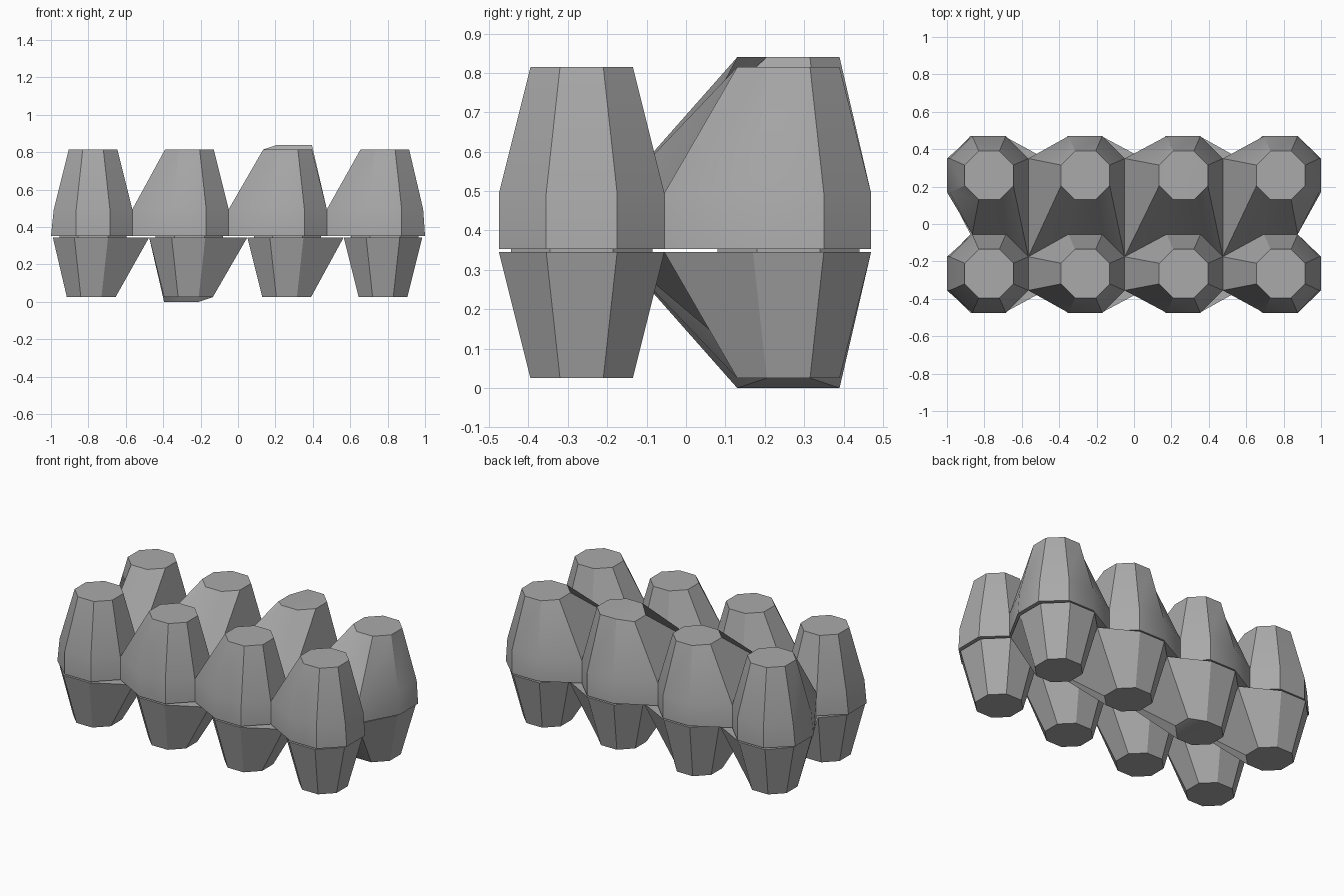
import bpy
import bmesh
import math
from collections import Counter

if "Cube" in bpy.data.objects:
    bpy.data.objects.remove(bpy.data.objects["Cube"], do_unlink=True)

grey = bpy.data.materials.new("pulp_grey")
grey.use_nodes = True
colour = (0.4, 0.4, 0.4, 1)
grey.diffuse_color = colour
grey.node_tree.nodes["Principled BSDF"].inputs["Base Color"].default_value = colour

COLUMNS = [-0.775, -0.26, 0.265, 0.785]
ROWS = [-0.265, 0.26]
REACH, CORNER = 0.21, 0.09
CAP_Z, RING_Z, RIM_Z = 0.815, 0.495, 0.353
LEFT_END, RIGHT_END = -0.985, 0.99


def octagon(cx, cy, half, corner):
    """Flat-sided octagon, anticlockwise from the lower right corner."""
    return [(cx + half, cy - corner), (cx + half, cy + corner),
            (cx + corner, cy + half), (cx - corner, cy + half),
            (cx - half, cy + corner), (cx - half, cy - corner),
            (cx - corner, cy - half), (cx + corner, cy - half)]


def cup_ring(col, row):
    """Wide outline of a cup, stretched until it meets its neighbours."""
    cx, cy = COLUMNS[col], ROWS[row]
    ring = octagon(cx, cy, REACH, CORNER)
    left = LEFT_END if col == 0 else COLUMNS[col - 1] + REACH
    right = RIGHT_END if col == 3 else cx + REACH
    for i in (0, 1):
        ring[i] = (right, ring[i][1])
    for i in (4, 5):
        ring[i] = (left, ring[i][1])
    if row == 1:
        front = ROWS[0]
        for i in (6, 7):
            ring[i] = (ring[i][0], front + REACH)
        if col < 3:
            ring[0] = (right, front + CORNER)
        if col > 0:
            ring[5] = (left, front + CORNER)
    return [(round(x, 4), round(y, 4)) for x, y in ring]


def finish(name, bm):
    bmesh.ops.remove_doubles(bm, verts=bm.verts, dist=0.0005)
    bmesh.ops.recalc_face_normals(bm, faces=bm.faces)
    mesh = bpy.data.meshes.new(name)
    bm.to_mesh(mesh)
    bm.free()
    mesh.materials.append(grey)
    obj = bpy.data.objects.new(name, mesh)
    bpy.context.collection.objects.link(obj)
    bpy.ops.object.select_all(action='DESELECT')
    obj.select_set(True)
    bpy.context.view_layer.objects.active = obj
    bpy.ops.object.shade_smooth_by_angle(angle=math.radians(30))
    return obj


def build_cups(name, skirt, flipped):
    bm = bmesh.new()

    def face(points):
        if flipped:
            points = [(-x, y, CAP_Z + 0.025 - z) for x, y, z in points]
        bm.faces.new([bm.verts.new(p) for p in points])

    def rim(p):
        x = math.copysign(1, p[0]) if abs(p[0]) > 0.98 else p[0]
        return (x, p[1], RIM_Z)

    cells = [(c, r) for c in range(4) for r in range(2)]
    rings = {cell: cup_ring(*cell) for cell in cells}
    shared = Counter(frozenset((r[i], r[(i + 1) % 8]))
                     for r in rings.values() for i in range(8))
    for col, row in cells:
        ring = rings[col, row]
        # One back cup has a raised, partly bevelled end
        raised = (col, row) == (2, 1)
        cap = [(x, y, CAP_Z + (0.025 if raised and i not in (4, 5) else 0))
               for i, (x, y) in enumerate(octagon(COLUMNS[col], ROWS[row], 0.13, 0.055))]
        if raised:
            face(cap[3:7])
            face(cap[6:] + cap[:4])
        else:
            face(cap)
        # Sloped walls, outer skirt and closing face
        for i in range(8):
            a, b = ring[i], ring[(i + 1) % 8]
            face([(*a, RING_Z), (*b, RING_Z), cap[(i + 1) % 8], cap[i]])
            if skirt and shared[frozenset((a, b))] == 1:
                face([rim(a), rim(b), (*b, RING_Z), (*a, RING_Z)])
        closing = [rim(p) if skirt else (*p, RING_Z) for p in ring]
        face(closing[::-1])
    return finish(name, bm)


build_cups("upper_cups", skirt=True, flipped=False)
build_cups("lower_cups", skirt=False, flipped=True)

# Thin necks joining the two halves
bm = bmesh.new()
for cx in COLUMNS:
    for cy in ROWS:
        verts = [bm.verts.new((x, y, 0.343)) for x, y in octagon(cx, cy, 0.18, 0.08)]
        base = bm.faces.new(verts)
        top = bmesh.ops.extrude_face_region(bm, geom=[base])["geom"]
        bmesh.ops.translate(bm, vec=(0, 0, 0.012),
                            verts=[v for v in top if isinstance(v, bmesh.types.BMVert)])
finish("joining_necks", bm)
